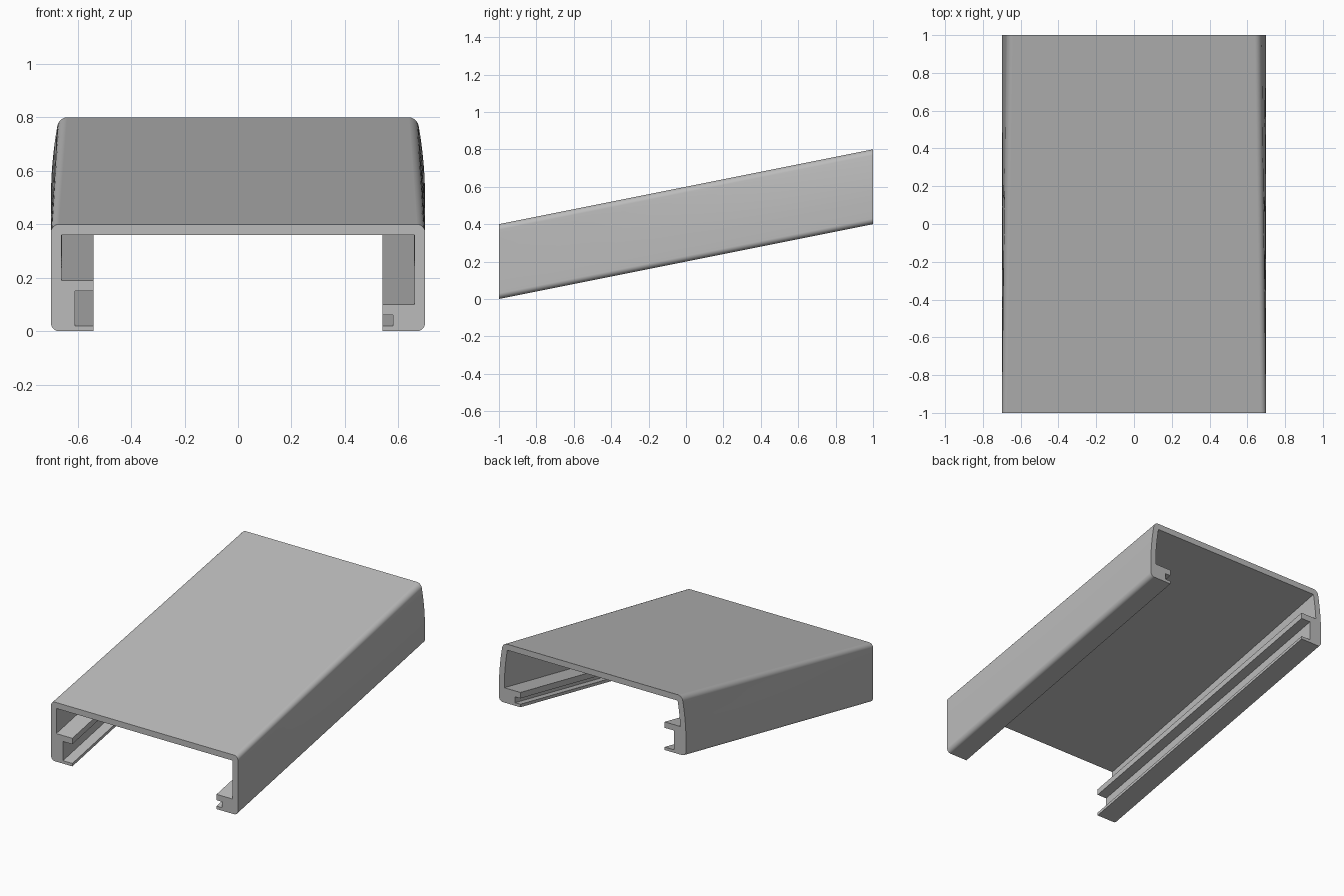
import bpy, bmesh, math

if "Cube" in bpy.data.objects:
    bpy.data.objects.remove(bpy.data.objects["Cube"], do_unlink=True)

W, H, LIP, WALL, R = 0.70, 0.40, 0.54, 0.04, 0.03
RISE, TAPER = 0.40, 0.03


def arc(cx, cz, start, end, steps=6):
    """Rounded corner of the section, angles in degrees."""
    angles = [math.radians(start + (end - start) * i / steps) for i in range(steps + 1)]
    return [(cx + R * math.cos(a), cz + R * math.sin(a)) for a in angles]


def wall(x, low, high, steps=10):
    """Side wall split in height so it can curve inward."""
    return [(x, low + (high - low) * i / steps) for i in range(1, steps)]


def half_section(shelf, slot_top, slot_x):
    """One side, from the inner top corner, round the rail, up to the outer top."""
    inner = W - WALL
    return ([(inner, H - WALL)] + wall(inner, shelf, H - WALL)[::-1]
            + [(inner, shelf), (LIP, shelf), (LIP, slot_top), (slot_x, slot_top),
               (slot_x, 0.02), (LIP, 0.02), (LIP, 0)]
            + arc(W - R, R, -90, 0) + wall(W, R, H - R) + arc(W - R, H - R, 0, 90))


def placed(x, z, back):
    """Sections rise toward the back, where the sides bow inward."""
    if abs(x) > 0.6 and z > 0.1:
        x -= math.copysign(TAPER * ((z - 0.1) / 0.3) ** 2 * back, x)
    return x, 2 * back - 1, z + RISE * back


# Narrow slot on the left rail, wide slot on the right rail
left = half_section(0.10, 0.06, 0.58)
right = half_section(0.19, 0.15, 0.61)
section = left + [(-x, z) for x, z in reversed(right)]

# Loft the section from front to back
bm = bmesh.new()
STEPS = 4
rings = [[bm.verts.new(placed(x, z, s / STEPS)) for x, z in section]
         for s in range(STEPS + 1)]
count = len(section)
for a, b in zip(rings, rings[1:]):
    for i in range(count):
        j = (i + 1) % count
        bm.faces.new((a[i], a[j], b[j], b[i]))
bm.faces.new(rings[0])
bm.faces.new(rings[-1])
bmesh.ops.recalc_face_normals(bm, faces=bm.faces)
mesh = bpy.data.meshes.new("channel_cover")
bm.to_mesh(mesh)
bm.free()

cover = bpy.data.objects.new("channel_cover", mesh)
bpy.context.collection.objects.link(cover)

# Plain grey finish
grey = bpy.data.materials.new("plain grey")
grey.use_nodes = True
colour = (0.5, 0.5, 0.5, 1)
grey.diffuse_color = colour
grey.node_tree.nodes["Principled BSDF"].inputs["Base Color"].default_value = colour
mesh.materials.append(grey)

# Smooth rounded corners, crisp rail edges
bpy.ops.object.select_all(action='DESELECT')
cover.select_set(True)
bpy.context.view_layer.objects.active = cover
bpy.ops.object.shade_smooth_by_angle(angle=math.radians(30))
flat = cover.modifiers.new("even shading", 'WEIGHTED_NORMAL')
flat.keep_sharp = True
